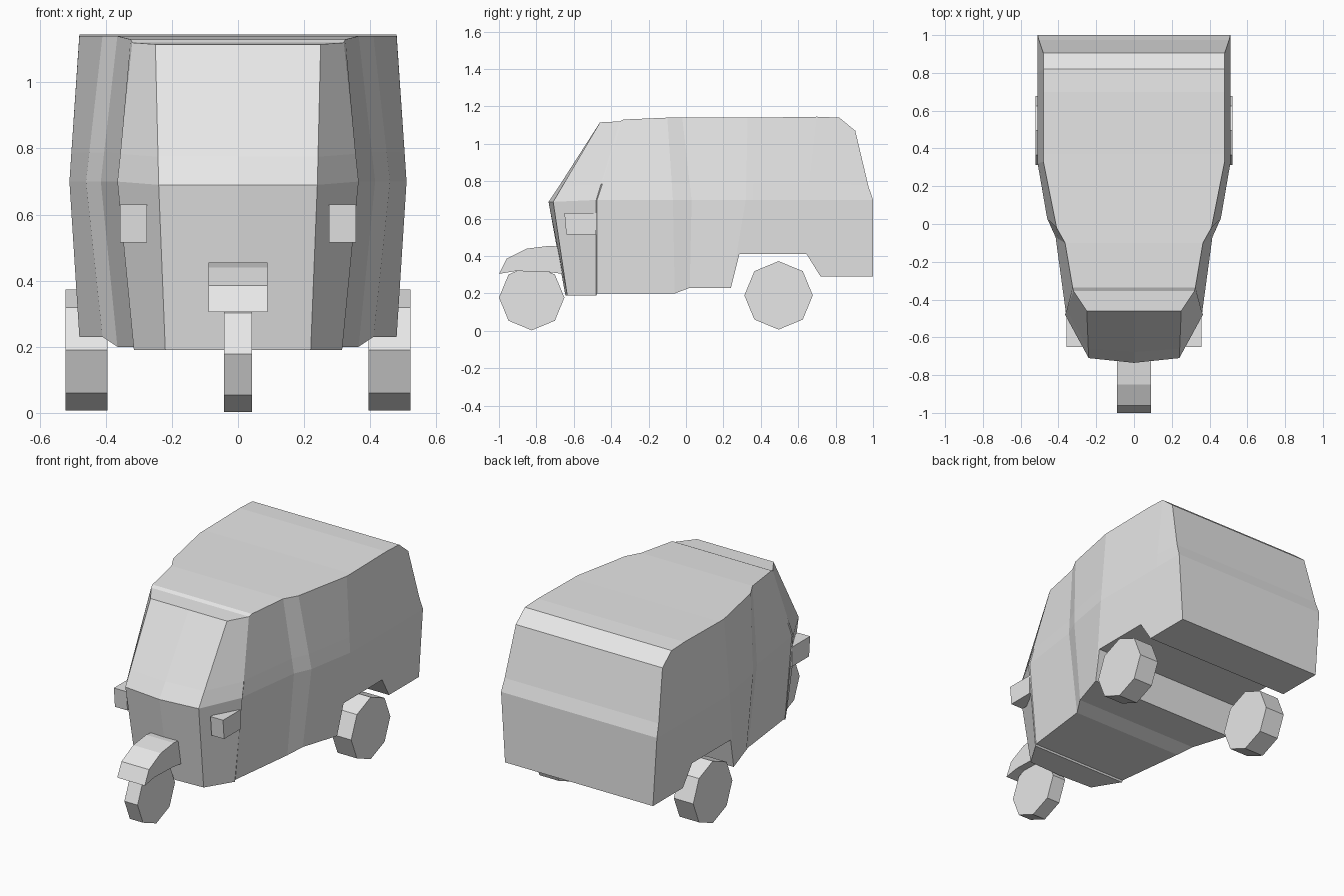
import bpy, bmesh, math

cube = bpy.data.objects.get("Cube")
if cube:
    bpy.data.objects.remove(cube, do_unlink=True)

paint = bpy.data.materials.new("light_grey")
paint.use_nodes = True
GREY = (0.8, 0.8, 0.8, 1)
paint.diffuse_color = GREY
paint.node_tree.nodes["Principled BSDF"].inputs["Base Color"].default_value = GREY


def finish(bm, name):
    bmesh.ops.recalc_face_normals(bm, faces=bm.faces)
    mesh = bpy.data.meshes.new(name)
    bm.to_mesh(mesh)
    bm.free()
    mesh.materials.append(paint)
    obj = bpy.data.objects.new(name, mesh)
    bpy.context.collection.objects.link(obj)
    return obj


def extrude_profile(name, profile, x0, x1):
    """Solid from a (y, z) outline swept along x."""
    bm = bmesh.new()
    sides = [[bm.verts.new((x, y, z)) for y, z in profile] for x in (x0, x1)]
    n = len(profile)
    bm.faces.new(sides[0])
    bm.faces.new(sides[1])
    for i in range(n):
        j = (i + 1) % n
        bm.faces.new((sides[0][i], sides[0][j], sides[1][j], sides[1][i]))
    return finish(bm, name)


def wheel(name, x0, x1, y, z, r):
    ring = [(y + r * math.cos(i * math.pi / 4), z + r * math.sin(i * math.pi / 4))
            for i in range(8)]
    return extrude_profile(name, ring, x0, x1)


# Body stations, front to back: (half width, y, z) at sill, waist and roof
def rear_sill(y, z):
    return (0.48 + 0.064 * (z - 0.23), y, z)


stations = [
    [(0.22, -0.635, 0.19), (0.24, -0.71, 0.69), (0.25, -0.46, 1.115)],
    [(0.315, -0.48, 0.19), (0.365, -0.48, 0.70), (0.32, -0.355, 1.12)],
    [(0.315, -0.475, 0.20), (0.36, -0.475, 0.70), (0.325, -0.335, 1.13)],
    [(0.365, -0.06, 0.20), (0.415, -0.07, 0.70), (0.365, -0.10, 1.14)],
    [(0.41, 0.02, 0.23), (0.46, 0.03, 0.70), (0.41, -0.02, 1.14)],
    [rear_sill(0.24, 0.23), (0.51, 0.32, 0.70), (0.48, 0.33, 1.14)],
    [rear_sill(0.285, 0.41), (0.51, 0.36, 0.70), (0.48, 0.37, 1.14)],
    [rear_sill(0.645, 0.41), (0.51, 0.65, 0.70), (0.48, 0.70, 1.145)],
    [rear_sill(0.72, 0.29), (0.51, 0.80, 0.70), (0.48, 0.82, 1.14)],
    [rear_sill(1.0, 0.29), (0.51, 1.0, 0.70), (0.48, 0.905, 1.07)],
]

bm = bmesh.new()
columns = []
for k, (sill, waist, roof) in enumerate(stations):
    t = 0.2
    upper = [a + (b - a) * t for a, b in zip(waist, roof)]
    if k == len(stations) - 1:
        upper[1] = 0.975
    levels = (sill, waist, upper, roof)
    columns.append([[bm.verts.new((s * x, y, z)) for x, y, z in levels] for s in (-1, 1)])

# Sides, roof and floor between neighbouring stations
for a, b in zip(columns, columns[1:]):
    for s in (0, 1):
        for i in range(3):
            bm.faces.new((a[s][i], a[s][i + 1], b[s][i + 1], b[s][i]))
    for i in (0, 3):
        bm.faces.new((a[0][i], a[1][i], b[1][i], b[0][i]))

# Nose and tail panels, the nose bowed slightly forward at the waist
for col, bulge in ((columns[0], (-0.01, -0.025, -0.018, 0)), (columns[-1], (0, 0, 0, 0))):
    mid = []
    for i in range(4):
        p = (col[0][i].co + col[1][i].co) / 2
        p.y += bulge[i]
        mid.append(bm.verts.new(p))
    for i in range(3):
        for side in col:
            bm.faces.new((side[i], side[i + 1], mid[i + 1], mid[i]))
    # Close the small gaps to the roof and floor edges
    for i in (0, 3):
        bm.faces.new((col[0][i], mid[i], col[1][i]))
finish(bm, "body")

# Front mudguard
guard = [(-1.0, 0.305), (-0.96, 0.385), (-0.85, 0.44), (-0.73, 0.455), (-0.62, 0.445),
         (-0.62, 0.30), (-0.74, 0.315), (-0.91, 0.32)]
extrude_profile("front_mudguard", guard, -0.09, 0.09)

# Wheels
wheel("front_wheel", -0.043, 0.043, -0.825, 0.178, 0.175)
for side, s in (("left", 1), ("right", -1)):
    wheel(side + "_rear_wheel", s * 0.395, s * 0.522, 0.495, 0.19, 0.183)
    # Mirrors
    mirror = [(-0.65, 0.63), (-0.48, 0.63), (-0.48, 0.515), (-0.64, 0.515)]
    extrude_profile(side + "_mirror", mirror, s * 0.275, s * 0.357)
